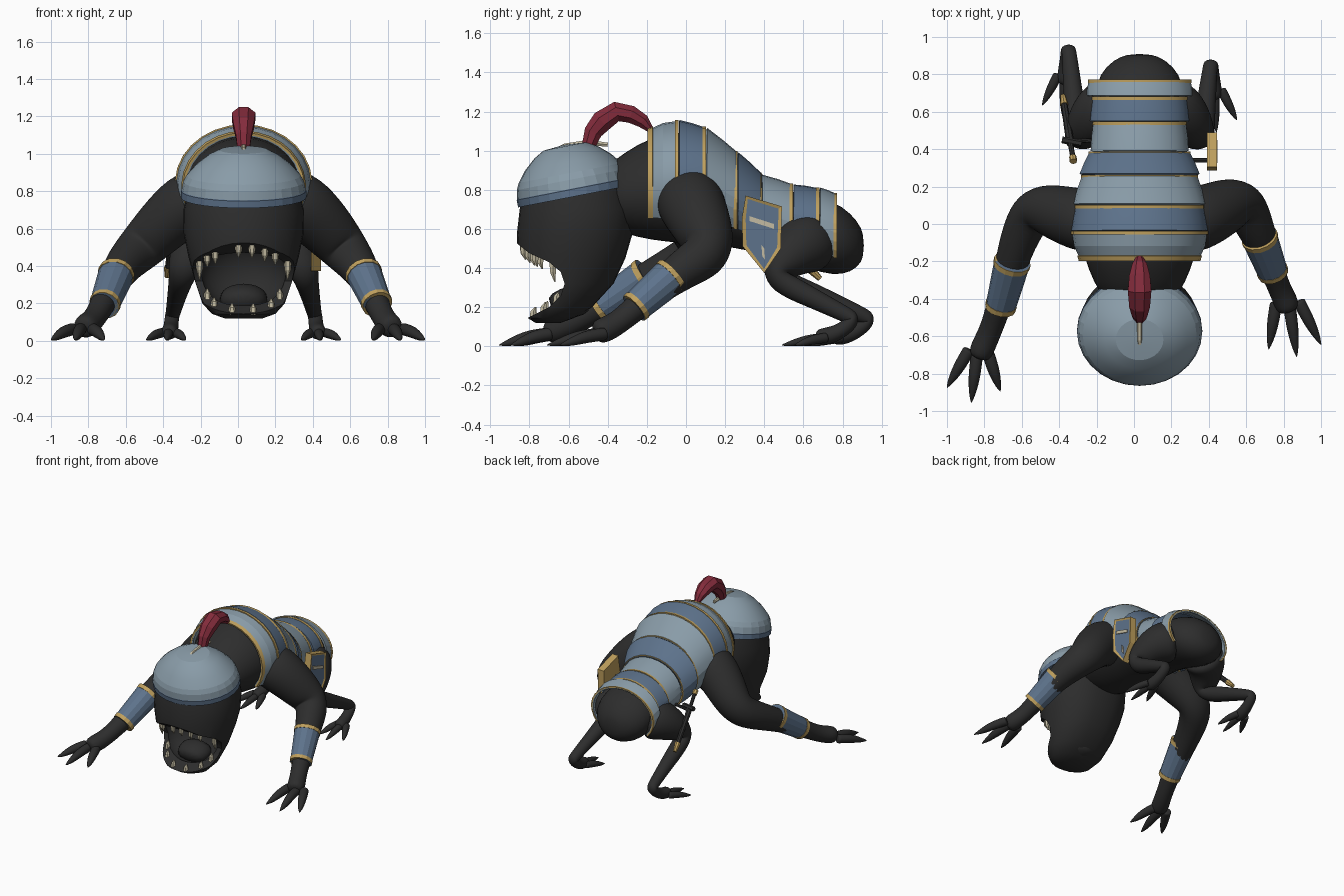
import bpy, bmesh, math
from mathutils import Vector, Matrix

if "Cube" in bpy.data.objects:
    bpy.data.objects.remove(bpy.data.objects["Cube"])

CX = 0.03  # body centre line


def material(name, rgb):
    m = bpy.data.materials.new(name)
    m.use_nodes = True
    m.diffuse_color = (*rgb, 1)
    m.node_tree.nodes["Principled BSDF"].inputs["Base Color"].default_value = (*rgb, 1)
    return m


SKIN = material("charcoal skin", (0.026, 0.026, 0.026))
STEEL = material("light steel", (0.25, 0.33, 0.39))
BLUE = material("blue steel", (0.11, 0.17, 0.26))
GOLD = material("gold trim", (0.52, 0.35, 0.11))
RED = material("crimson plume", (0.23, 0.025, 0.045))
CREAM = material("ivory", (0.55, 0.5, 0.36))


def finish(name, bm, mats, smooth=None, subdiv=0):
    bmesh.ops.recalc_face_normals(bm, faces=bm.faces)
    me = bpy.data.meshes.new(name)
    bm.to_mesh(me)
    bm.free()
    ob = bpy.data.objects.new(name, me)
    bpy.context.collection.objects.link(ob)
    for m in mats:
        me.materials.append(m)
    if subdiv:
        mod = ob.modifiers.new("Smooth", "SUBSURF")
        mod.levels = mod.render_levels = subdiv
        apply(ob, mod)
    if smooth:
        shade(ob, smooth)
    return ob


def activate(ob):
    bpy.ops.object.select_all(action="DESELECT")
    ob.select_set(True)
    bpy.context.view_layer.objects.active = ob


def apply(ob, mod):
    activate(ob)
    bpy.ops.object.modifier_apply(modifier=mod.name)


def shade(ob, angle):
    activate(ob)
    bpy.ops.object.shade_smooth_by_angle(angle=math.radians(angle))


def loft(name, rings, mats, closed=True, strip_mats=None, **kw):
    """Skin a row of equal rings; closed rings also get end caps."""
    bm = bmesh.new()
    rows = [[bm.verts.new(p) for p in r] for r in rings]
    n = len(rows[0])
    for i, (a, b) in enumerate(zip(rows, rows[1:])):
        for j in range(n if closed else n - 1):
            k = (j + 1) % n
            f = bm.faces.new((a[j], a[k], b[k], b[j]))
            f.material_index = strip_mats[i] if strip_mats else 0
    if closed:
        bm.faces.new(rows[0])
        bm.faces.new(rows[-1])
    return finish(name, bm, mats, **kw)


def tube(name, pts, mat, n=12, squash=1, **kw):
    """Round limb through points (x, y, z, radius)."""
    ps = [Vector(p[:3]) for p in pts]
    rings, prev, quat = [], Vector((0, 0, 1)), None
    for i, p in enumerate(ps):
        t = (ps[min(i + 1, len(ps) - 1)] - ps[max(i - 1, 0)]).normalized()
        quat = t.to_track_quat("Z", "Y") if quat is None else prev.rotation_difference(t) @ quat
        prev = t
        ring = []
        for j in range(n):
            a = math.tau * j / n
            d = quat @ Vector((math.cos(a), math.sin(a), 0)) * pts[i][3]
            d.z *= squash
            ring.append(p + d)
        rings.append(ring)
    return loft(name, rings, [mat], **kw)


def limb(name, pts, **kw):
    return tube(name, pts, SKIN, smooth=60, subdiv=2, **kw)


# torso, from neck to rump: y, top, bottom, half width
torso = [(-.45, .9, .62, .18), (-.3, 1.0, .57, .25), (-.19, 1.07, .54, .3), (0, 1.11, .52, .33),
         (.1, 1.07, .52, .32), (.25, .95, .5, .28), (.4, .83, .47, .23), (.55, .79, .42, .22),
         (.7, .76, .37, .24), (.8, .72, .36, .22), (.88, .64, .4, .14), (.91, .57, .46, .06)]
rings = []
for y, t, b, w in torso:
    rings.append([(CX + w * math.cos(a), y, (t + b) / 2 + (t - b) / 2 * math.sin(a))
                  for a in (math.tau * j / 20 for j in range(20))])
loft("torso", rings, [SKIN], smooth=60, subdiv=1)

# overlapping back plates: front y, top, half width, then the same at the rear
plates = [(-.19, 1.1, .31, -.04, 1.145, .355), (-.035, 1.15, .36, .1, 1.11, .34),
          (.105, 1.11, .35, .26, .985, .3), (.265, .985, .315, .385, .875, .26),
          (.39, .87, .255, .545, .82, .24), (.55, .82, .26, .68, .8, .25), (.685, .805, .275, .77, .77, .265)]


def arc(y, top, w, grow=0):
    bottom = .54 if y < .1 else .54 - .25 * (y - .1)
    mid, h = (top + bottom) / 2, (top - bottom) / 2 + grow
    return [(CX + (w + grow) * math.sin(a), y, mid + h * math.cos(a))
            for a in (math.radians(-125 + 250 * j / 20) for j in range(21))]


def shell(name, rings, mat, thick):
    ob = loft(name, rings, [mat], closed=False)
    mod = ob.modifiers.new("Thickness", "SOLIDIFY")
    mod.thickness, mod.offset = thick, 0
    apply(ob, mod)
    shade(ob, 15)


for i, (y0, t0, w0, y1, t1, w1) in enumerate(plates):
    bulge = .012 if i == 0 else .003
    rows = [arc(y0, t0, w0), arc((y0 + y1) / 2, (t0 + t1) / 2, (w0 + w1) / 2, bulge), arc(y1, t1, w1)]
    shell(f"back_plate_{i + 1}", rows, BLUE if i % 2 else STEEL, .014)
    shell(f"plate_trim_{i + 1}", [arc(y1 - .016, t1, w1, .007), arc(y1 + .002, t1, w1, .007)], GOLD, .011)
shell("collar_trim", [arc(-.195, 1.1, .312, .007), arc(-.168, 1.11, .32, .007)], GOLD, .014)

# head, fuller behind the cheeks: z, front y, back y, half width
skull = [(.12, -.77, -.64, .1), (.145, -.81, -.57, .17), (.2, -.83, -.48, .22), (.32, -.845, -.37, .26),
         (.45, -.86, -.31, .295), (.57, -.865, -.275, .32), (.7, -.85, -.265, .322), (.83, -.82, -.29, .29)]
rings = []
for z, f, b, w in skull:
    ring = []
    for a in (math.tau * j / 32 for j in range(32)):
        c, s = math.cos(a), math.sin(a)
        spread = math.copysign(abs(c) ** (.8 if s > 0 else 1), c)
        ring.append((CX + w * spread, (f + b) / 2 + (b - f) / 2 * s, z))
    rings.append(ring)
head = loft("head", rings, [SKIN])
upper_lip = [(-.87, .53), (-.8, .475), (-.7, .43), (-.64, .38), (-.62, .32)]
lower_lip = [(-.62, .32), (-.64, .26), (-.7, .2), (-.81, .145)]
gap = [(-1, .6)] + upper_lip + lower_lip[1:] + [(-1, .1)]
gape = loft("gape_cutter", [[(x, y, z) for y, z in gap] for x in (-.6, .6)], [SKIN])
bm = bmesh.new()
bmesh.ops.create_uvsphere(bm, u_segments=28, v_segments=16, radius=1,
                          matrix=Matrix.LocRotScale((CX, -.65, .365), None, (.23, .17, .195)))
throat = finish("throat_cutter", bm, [SKIN])
for cutter in (gape, throat):
    mod = head.modifiers.new("Cut", "BOOLEAN")
    mod.operation, mod.solver, mod.object = "DIFFERENCE", "EXACT", cutter
    apply(head, mod)
    bpy.data.objects.remove(cutter)
shade(head, 35)
tube("tongue", [(CX, -.5, .25, .13), (CX, -.61, .22, .14), (CX, -.69, .19, .1)], SKIN, squash=.6, smooth=60, subdiv=1)


# teeth along both lips
def lip_height(line, y):
    line = sorted(line)
    for (y0, z0), (y1, z1) in zip(line, line[1:]):
        if y <= y1:
            return z0 + (z1 - z0) * (y - y0) / (y1 - y0)
    return line[-1][1]


for row, lip, reach, up, angles in (("upper", upper_lip, .258, -1, (-66, -49, -36, -6, 10, 26, 41, 66)),
                                    ("lower", lower_lip, .212, 1, (-66, -48, -17, 14, 44, 66))):
    for i, deg in enumerate(angles):
        a = math.radians(deg)
        x, y = CX + reach * math.sin(a), -.575 - reach * math.cos(a)
        z = lip_height(lip, y)
        size = .085 if abs(deg) > 60 and up < 0 else .055 if up < 0 else .04
        tube(f"{row}_tooth_{i + 1}", [(x, y, z - up * .02, .021), (x, y, z + up * size * .4, .017),
                                      (x, y + .01, z + up * size, .003)], CREAM, n=6)

# helmet: radius factor and height, leaning forwards
cap = [(.9, -.06), (1, -.06), (1, -.022), (.99, -.018), (.965, .028), (.91, .062), (.76, .118),
       (.56, .17), (.38, .2), (.05, .208)]
lean = Matrix.Translation((CX, -.58, .825)) @ Matrix.Rotation(math.radians(11), 4, "X")
rings = [[lean @ Vector((.335 * r * math.cos(a), .295 * r * math.sin(a), z))
          for a in (math.tau * j / 28 for j in range(28))] for r, z in cap]
loft("helmet", rings, [STEEL, BLUE], strip_mats=[1, 1, 1] + [0] * 6, smooth=12)
tube("helmet_pin", [(CX, -.675, 1.0, .008), (CX, -.62, 1.022, .016), (CX, -.5, 1.042, .016), (CX, -.4, 1.03, .012)],
     CREAM, n=6)

# plume: y, z centre, half width, half thickness
crest = [(-.5, 1.02, .035, .036), (-.475, 1.095, .045, .05), (-.43, 1.15, .06, .06), (-.355, 1.2, .068, .055),
         (-.28, 1.185, .06, .048), (-.22, 1.15, .042, .038), (-.165, 1.09, .012, .01)]
rings = []
for i, (y, z, w, h) in enumerate(crest):
    p, q = crest[max(i - 1, 0)], crest[min(i + 1, len(crest) - 1)]
    t = Vector((0, q[0] - p[0], q[1] - p[1])).normalized()
    up = Vector((0, -t.z, t.y))
    rings.append([Vector((CX + w * math.cos(a), y, z)) + up * h * math.sin(a)
                  for a in (math.tau * (j + .5) / 8 for j in range(8))])
loft("plume", rings, [RED])


# clawed hands and feet
def claws(name, bases, tips, lift, r):
    for i, (b, t) in enumerate(zip(bases, tips)):
        b, t = Vector((*b, lift)), Vector((*t, .006))
        mid = b.lerp(t, .45)
        limb(f"{name}_{i + 1}", [(*b, r), (*b.lerp(t, .05), r), (mid.x, mid.y, lift * .75, r),
                                 (*b.lerp(t, .8), r * .6), (*t, .003), (*t, .002)], n=8)


# arms with bracers
arms = {
    "left": ([(.2, .01, .77, .16), (.32, .015, .75, .185), (.44, .07, .64, .165), (.545, .12, .52, .14),
              (.595, .1, .46, .125), (.65, -.02, .39, .105), (.71, -.165, .28, .08), (.77, -.33, .13, .06),
              (.81, -.41, .085, .07), (.83, -.47, .065, .06)],
             (.67, -.07, .365, .097), (.745, -.265, .195, .08),
             [(.76, -.42), (.83, -.43), (.88, -.41)], [(.72, -.67), (.87, -.71), (1.0, -.645)]),
    "right": ([(-.14, .01, .77, .16), (-.26, .015, .75, .18), (-.38, .05, .64, .16), (-.49, .085, .53, .138),
               (-.55, .06, .47, .125), (-.62, -.08, .4, .105), (-.685, -.32, .28, .08), (-.76, -.56, .12, .06),
               (-.81, -.66, .085, .07), (-.83, -.72, .065, .06)],
              (-.65, -.2, .36, .097), (-.715, -.45, .19, .08),
              [(-.88, -.67), (-.84, -.7), (-.78, -.69)], [(-1.0, -.875), (-.87, -.955), (-.715, -.895)])}
for side, (path, a, b, bases, tips) in arms.items():
    limb(f"{side}_arm", path)
    claws(f"{side}_finger", bases, tips, .065, .036)
    a, b = Vector(a), Vector(b)
    tube(f"{side}_bracer", [a, b], BLUE, n=14, smooth=20)
    for i, (s, e) in enumerate(((0, .1), (.9, 1))):
        p, q = a.lerp(b, s), a.lerp(b, e)
        tube(f"{side}_bracer_trim_{i + 1}", [(*p[:3], p[3] + .003), (*q[:3], q[3] + .003)], GOLD, n=14, smooth=20)

# mirrored legs with sharp heels, the right foot set a little further back
leg = [(.12, .65, .54, .17), (.22, .6, .52, .16), (.285, .52, .46, .125), (.325, .46, .375, .085),
       (.335, .475, .33, .068), (.355, .64, .25, .054), (.375, .82, .16, .042), (.38, .855, .14, .04),
       (.383, .855, .13, .04), (.388, .79, .075, .04), (.395, .72, .05, .048), (.4, .66, .045, .04)]
for side, s, back in (("left", 1, 0), ("right", -1, .08)):
    limb(f"{side}_leg", [(CX + s * x, y + back * min(1, max(0, (.36 - z) / .16)), z, r) for x, y, z, r in leg])
    claws(f"{side}_toe", [(CX + s * x, .72 + back) for x in (.365, .4, .435)],
          [(CX + s * x, y + back) for x, y in ((.31, .55), (.41, .49), (.52, .555))], .045, .028)

# shield on the left hip, with an inset blue face and pale marks
outline = [(.305, .77), (.49, .715), (.485, .5), (.4, .375), (.29, .51), (.285, .65)]
bm = bmesh.new()
back, front = ([bm.verts.new((x, y, z)) for y, z in outline] for x in (.39, .445))
bm.faces.new(back)
face = bm.faces.new(front)
for j in range(6):
    bm.faces.new((back[j - 1], back[j], front[j], front[j - 1]))
bmesh.ops.recalc_face_normals(bm, faces=bm.faces)
bmesh.ops.inset_individual(bm, faces=[face], thickness=.02, depth=-.006)
face.material_index = 1
finish("shield", bm, [GOLD, BLUE])
for name, pts in (("shield_bar", [(.325, .665), (.45, .625), (.45, .6), (.325, .64)]),
                  ("shield_mark", [(.385, .52), (.4, .5), (.405, .44), (.39, .46)])):
    loft(name, [[(x, y, z) for y, z in pts] for x in (.438, .446)], [CREAM])
tube("shield_strap", [(.2, .34, .62, .012), (.4, .34, .62, .012)], SKIN, n=8)

# sheathed sword on the right hip
tube("scabbard", [(-.34, .43, .6, .022), (-.375, .65, .38, .018)], SKIN, n=8)
tube("scabbard_tip", [(-.372, .635, .395, .023), (-.38, .685, .345, .014)], GOLD, n=8)
tube("sword_grip", [(-.34, .43, .6, .014), (-.325, .35, .68, .014)], SKIN, n=8)
tube("sword_pommel", [(-.327, .36, .67, .02), (-.324, .335, .695, .02)], GOLD, n=8)
tube("sword_guard", [(-.385, .45, .6, .018), (-.28, .43, .6, .018)], SKIN, n=6)
tube("sword_strap", [(-.15, .44, .6, .012), (-.34, .45, .58, .012)], SKIN, n=8)
